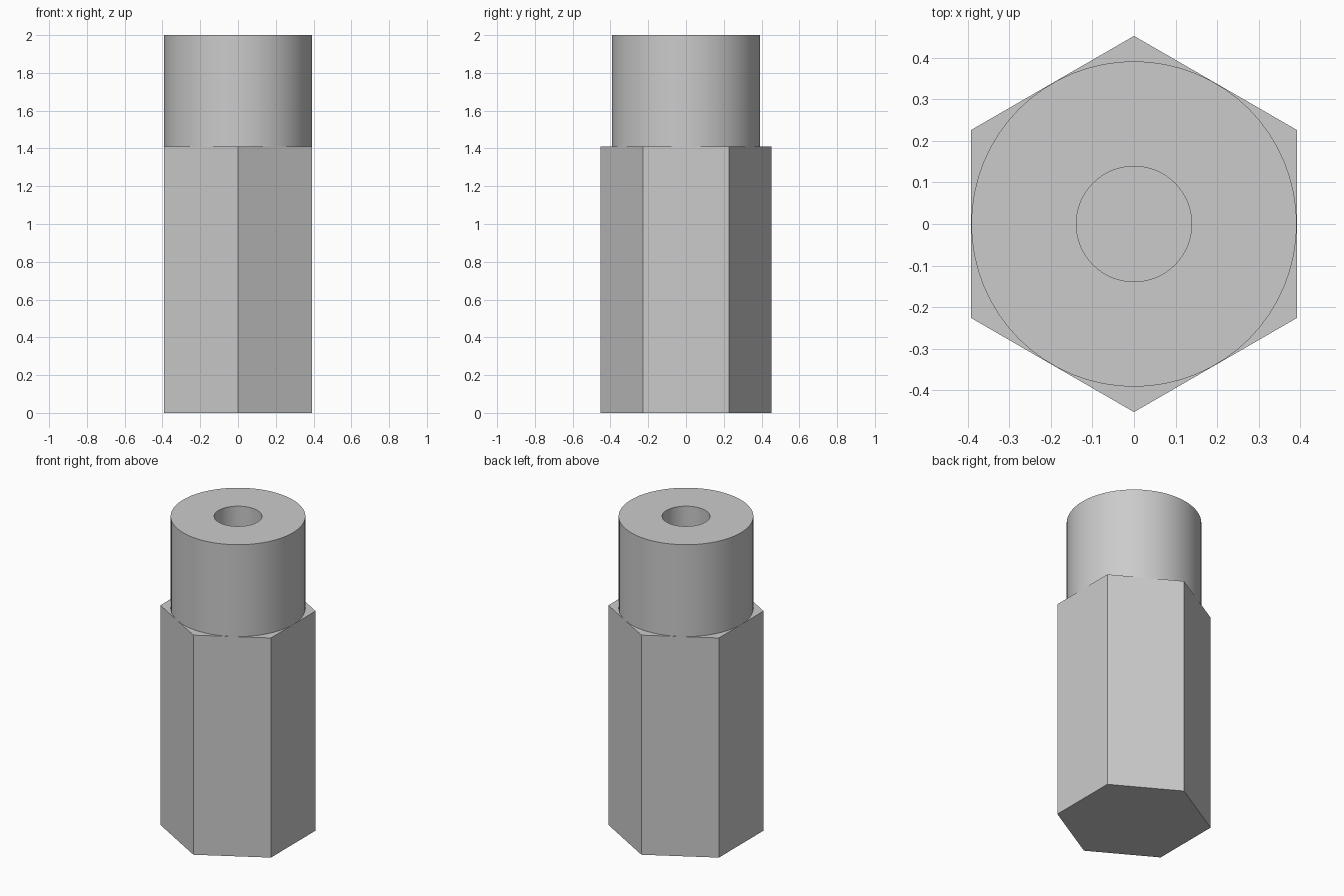
import bpy, bmesh, math

cube = bpy.data.objects.get("Cube")
if cube:
    bpy.data.objects.remove(cube, do_unlink=True)

HEX_R, COLLAR_R, BORE_R = 0.453, 0.392, 0.139
SHOULDER, TOP = 1.41, 2.0

grey = bpy.data.materials.new("plain_grey")
grey.use_nodes = True
colour = (0.6, 0.6, 0.6, 1)
grey.diffuse_color = colour
grey.node_tree.nodes["Principled BSDF"].inputs["Base Color"].default_value = colour


def finish(name, bm):
    bmesh.ops.recalc_face_normals(bm, faces=bm.faces)
    mesh = bpy.data.meshes.new(name)
    bm.to_mesh(mesh)
    bm.free()
    mesh.materials.append(grey)
    obj = bpy.data.objects.new(name, mesh)
    bpy.context.collection.objects.link(obj)
    return obj


def ring(bm, radius, z, sides):
    # First corner points along +y
    steps = [math.tau * i / sides for i in range(sides)]
    return [bm.verts.new((radius * math.sin(a), radius * math.cos(a), z)) for a in steps]


def loft(bm, rings):
    for low, high in zip(rings, rings[1:]):
        for i in range(len(low)):
            j = (i + 1) % len(low)
            bm.faces.new((low[i], low[j], high[j], high[i]))


# Hexagonal body, closed at both ends
bm = bmesh.new()
rings = [ring(bm, HEX_R, z, 6) for z in (0, SHOULDER)]
loft(bm, rings)
for cap in rings:
    bm.faces.new(cap)
finish("hex_body", bm)

# Round collar with a central bore running down to the shoulder
bm = bmesh.new()
profile = [(COLLAR_R, SHOULDER), (COLLAR_R, TOP), (BORE_R, TOP), (BORE_R, SHOULDER + 0.002)]
rings = [ring(bm, r, z, 64) for r, z in profile]
loft(bm, rings)
bm.faces.new(rings[-1])
collar = finish("round_collar", bm)

# Smooth the round walls and keep the rims sharp
bpy.ops.object.select_all(action='DESELECT')
collar.select_set(True)
bpy.context.view_layer.objects.active = collar
bpy.ops.object.shade_smooth_by_angle(angle=math.radians(30))
